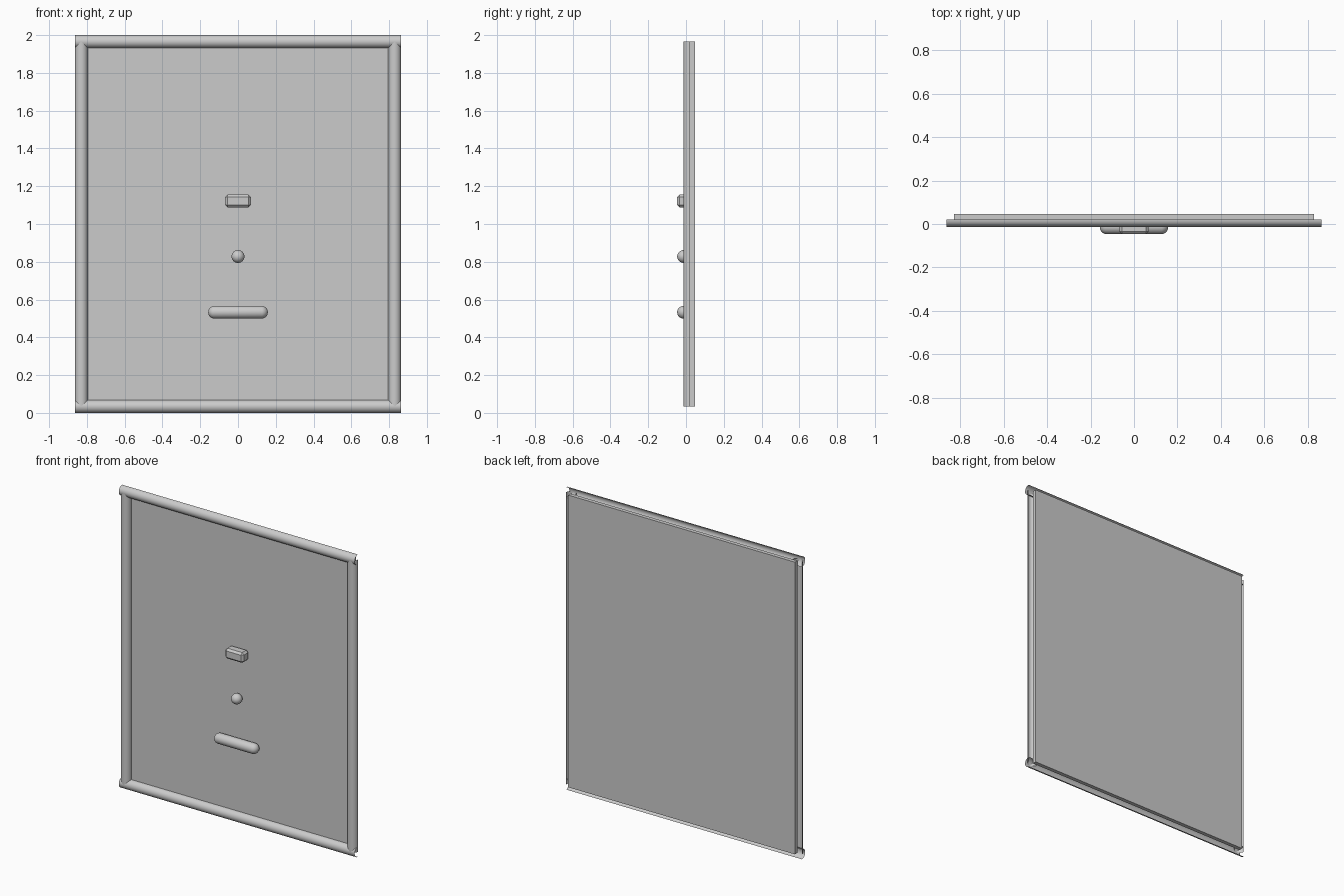
import bpy, bmesh, math
from mathutils import Vector

if "Cube" in bpy.data.objects:
    bpy.data.objects.remove(bpy.data.objects["Cube"])

R = 0.034            # moulding and fitting radius
HX, TOP = 0.863, 2.0  # outer half width, height
Y0, Y1 = 0.021, 0.047  # panel front and back
YC = Y0 - R          # centre depth of the fittings


def finish(bm, name, smooth=True):
    bmesh.ops.recalc_face_normals(bm, faces=bm.faces)
    mesh = bpy.data.meshes.new(name)
    bm.to_mesh(mesh)
    bm.free()
    obj = bpy.data.objects.new(name, mesh)
    bpy.context.collection.objects.link(obj)
    for p in mesh.polygons:
        p.use_smooth = smooth
    return obj


def box(name, size, loc, bevel=0):
    bm = bmesh.new()
    bmesh.ops.create_cube(bm, size=1)
    bmesh.ops.scale(bm, vec=size, verts=bm.verts)
    if bevel:
        bmesh.ops.bevel(bm, geom=bm.edges[:], offset=bevel, segments=1, affect='EDGES')
    obj = finish(bm, name, False)
    obj.location = loc


def half_round(name, start, end, across, n=24):
    """Open half-pipe moulding bulging towards the front."""
    bm = bmesh.new()
    rows = []
    for i in range(n + 1):
        a = math.pi * i / n
        off = Vector(across) * (R * math.cos(a)) + Vector((0, -R * math.sin(a), 0))
        rows.append([bm.verts.new(Vector(p) + off) for p in (start, end)])
    for a, b in zip(rows, rows[1:]):
        bm.faces.new((a[0], a[1], b[1], b[0]))
    obj = finish(bm, name)
    # open shell: make the normals face outward (front)
    if sum(p.normal.y for p in obj.data.polygons) > 0:
        obj.data.flip_normals()


def capsule(name, half_len, loc):
    """Sphere stretched along x by moving its two halves apart."""
    bm = bmesh.new()
    bmesh.ops.create_uvsphere(bm, u_segments=32, v_segments=17, radius=R)
    for v in bm.verts:
        v.co = Vector((v.co.z + math.copysign(half_len, v.co.z), v.co.y, v.co.x))
    finish(bm, name).location = loc


# Flat panel behind the frame
cx = HX - R
box("panel", (2 * cx, Y1 - Y0, TOP - 2 * R), (0, (Y0 + Y1) / 2, TOP / 2))

# Frame mouldings
for name, z in (("bottom_moulding", R), ("top_moulding", TOP - R)):
    half_round(name, (-HX, Y0, z), (HX, Y0, z), (0, 0, 1))
for name, s in (("left_moulding", -1), ("right_moulding", 1)):
    half_round(name, (s * cx, Y0, R), (s * cx, Y0, TOP - R), (1, 0, 0))

# Fittings on the front
box("upper_block", (0.135, 2 * R, 2 * R), (0, YC, 1.122), 0.013)
capsule("round_knob", 0, (0, YC, 0.828))
capsule("lower_bar", 0.158 - R, (0, YC, 0.533))
